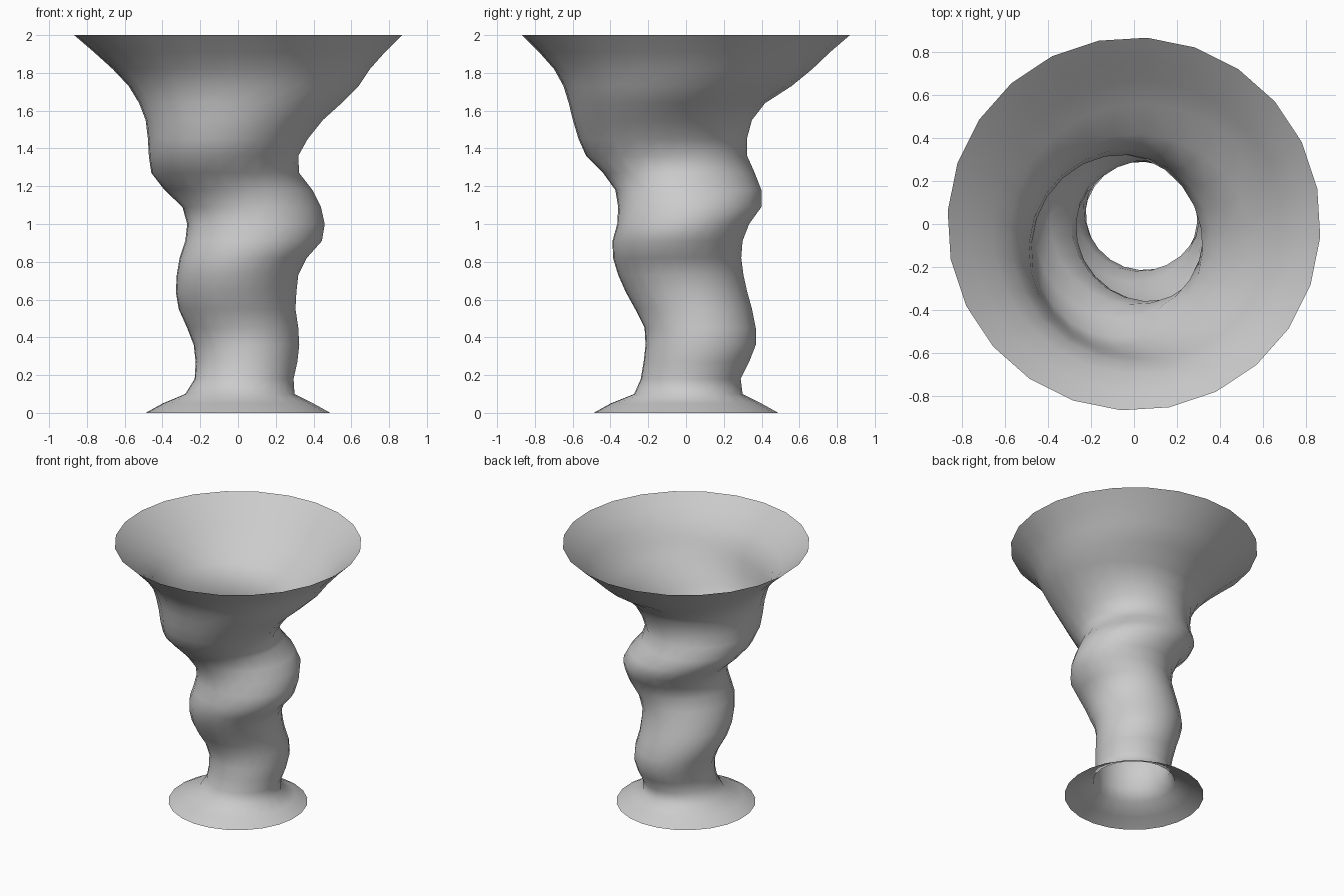
import bpy, bmesh, math

SIDES = 24
# Ring extents up the vase: height, left, right, front, back
RINGS = [
    (0.00, -.49, .49, -.49, .49), (0.05, -.40, .40, -.40, .40),
    (0.10, -.28, .30, -.275, .30), (0.18, -.23, .295, -.24, .29),
    (0.27, -.225, .315, -.225, .335), (0.36, -.235, .325, -.215, .37),
    (0.45, -.27, .32, -.22, .37), (0.55, -.315, .305, -.27, .35),
    (0.64, -.33, .31, -.32, .325), (0.73, -.325, .32, -.36, .305),
    (0.82, -.31, .365, -.387, .293), (0.91, -.28, .445, -.39, .30),
    (1.00, -.27, .46, -.365, .335), (1.09, -.295, .44, -.36, .40),
    (1.18, -.39, .395, -.375, .40), (1.27, -.46, .325, -.44, .365),
    (1.36, -.473, .32, -.53, .325), (1.45, -.478, .37, -.57, .323),
    (1.55, -.49, .45, -.60, .35), (1.64, -.525, .55, -.622, .42),
    (1.73, -.58, .64, -.65, .56), (1.82, -.665, .70, -.70, .67),
    (1.91, -.765, .78, -.78, .765), (2.00, -.87, .87, -.87, .87),
]


def add_ring(bm, z, left, right, front, back):
    cx, cy = (left + right) / 2, (front + back) / 2
    rx, ry = (right - left) / 2, (back - front) / 2
    ring = []
    for i in range(SIDES):
        a = math.radians(-4) + math.tau * i / SIDES
        ring.append(bm.verts.new((cx + rx * math.cos(a), cy + ry * math.sin(a), z)))
    return ring


# Twisted open vase: single thin wall skinned over the shifting rings
bm = bmesh.new()
rings = [add_ring(bm, *r) for r in RINGS]
for lower, upper in zip(rings, rings[1:]):
    for i in range(SIDES):
        j = (i + 1) % SIDES
        bm.faces.new((lower[i], lower[j], upper[j], upper[i])).smooth = True

mesh = bpy.data.meshes.new("twisted_vase")
bm.to_mesh(mesh)
bm.free()
vase = bpy.data.objects.new("twisted_vase", mesh)
bpy.context.collection.objects.link(vase)
